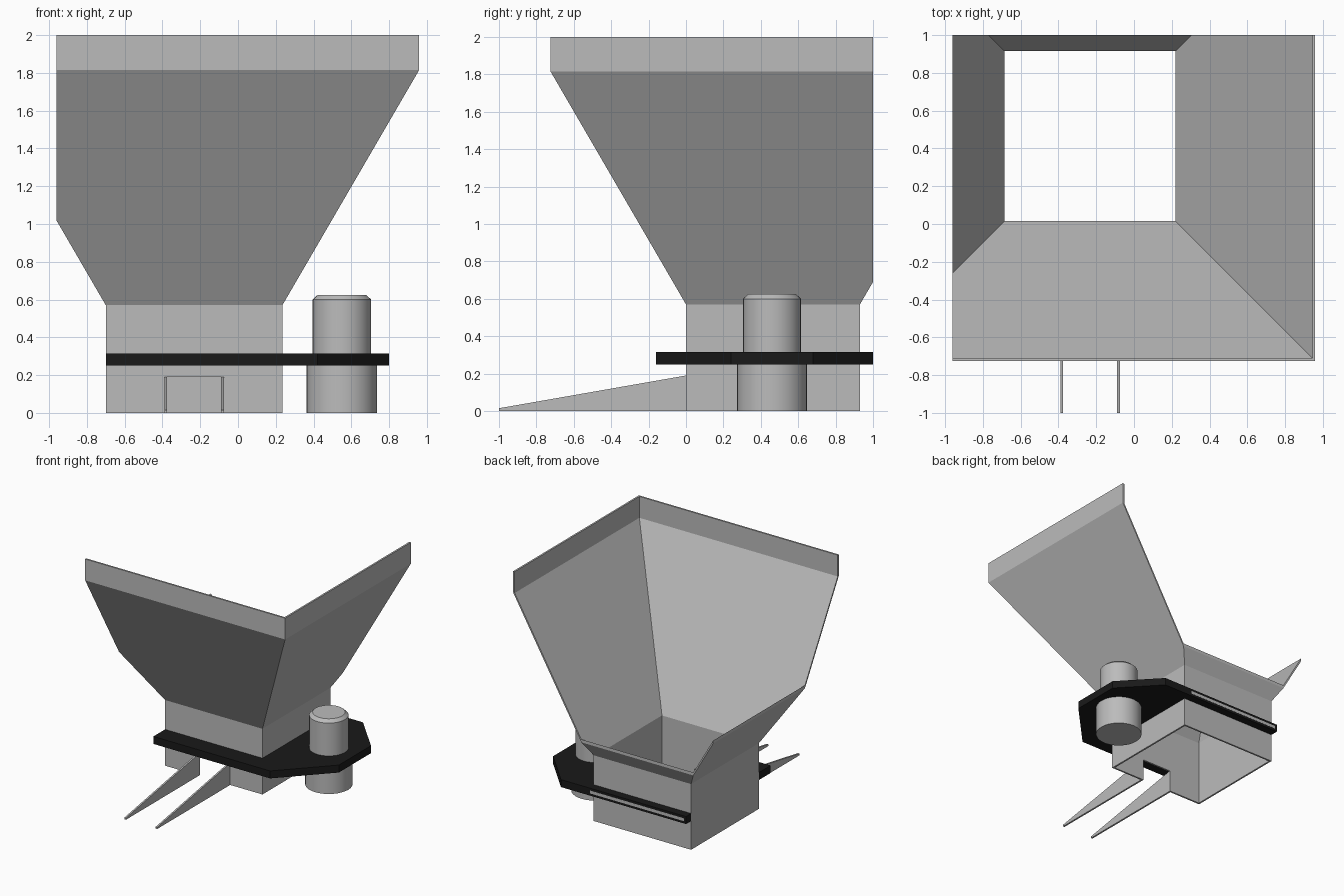
import bpy, bmesh, math

if "Cube" in bpy.data.objects:
    bpy.data.objects.remove(bpy.data.objects["Cube"])


def material(name, v):
    m = bpy.data.materials.new(name)
    m.diffuse_color = (v, v, v, 1)
    m.use_nodes = True
    m.node_tree.nodes["Principled BSDF"].inputs["Base Color"].default_value = m.diffuse_color
    return m


GREY = material("steel grey", 0.5)
BLACK = material("black plate", 0.01)


def finish(bm, name, mat):
    bmesh.ops.recalc_face_normals(bm, faces=bm.faces)
    me = bpy.data.meshes.new(name)
    bm.to_mesh(me)
    bm.free()
    ob = bpy.data.objects.new(name, me)
    me.materials.append(mat)
    bpy.context.collection.objects.link(ob)
    return ob


def extrude(name, pts, vec, mat):
    """Closed prism from a 3D outline swept along vec."""
    bm = bmesh.new()
    f = bm.faces.new([bm.verts.new(p) for p in pts])
    r = bmesh.ops.extrude_face_region(bm, geom=[f])
    vs = [e for e in r["geom"] if isinstance(e, bmesh.types.BMVert)]
    bmesh.ops.translate(bm, verts=vs, vec=vec)
    return finish(bm, name, mat)


def box(name, x0, x1, y0, y1, z0, z1, mat):
    return extrude(name, [(x0, y0, z0), (x1, y0, z0), (x1, y1, z0), (x0, y1, z0)],
                   (0, 0, z1 - z0), mat)


def boolean(ob, cutter, op):
    cutter.hide_render = True
    m = ob.modifiers.new(op, 'BOOLEAN')
    m.operation, m.object, m.solver = op, cutter, 'EXACT'
    bpy.context.view_layer.objects.active = ob
    bpy.ops.object.modifier_apply(modifier=m.name)
    bpy.data.objects.remove(cutter)


def lathe(name, profile, cx, cy, n=32):
    """Capped round body from (radius, height) pairs."""
    bm = bmesh.new()
    rings = [[bm.verts.new((cx + r * math.cos(2 * math.pi * i / n),
                            cy + r * math.sin(2 * math.pi * i / n), z))
              for i in range(n)] for r, z in profile]
    for a, b in zip(rings, rings[1:]):
        for i in range(n):
            j = (i + 1) % n
            bm.faces.new((a[i], a[j], b[j], b[i]))
    bm.faces.new(rings[0])
    bm.faces.new(rings[-1])
    ob = finish(bm, name, GREY)
    bpy.ops.object.select_all(action='DESELECT')
    ob.select_set(True)
    bpy.context.view_layer.objects.active = ob
    bpy.ops.object.shade_smooth_by_angle(angle=math.radians(30))


# hopper: square chute with a flared funnel, thin open walls
X0, X1, Y0, Y1, T = -0.70, 0.235, 0.0, 0.93, 0.015
levels = [(0, 0), (0, 0.57), (0.724, 1.815), (0.724, 2.0)]
loop = [(g, z) for g, z in levels] + [(g - T, z) for g, z in reversed(levels)]
bm = bmesh.new()
rings = [[bm.verts.new(p) for p in ((X0 - g, Y0 - g, z), (X1 + g, Y0 - g, z),
                                    (X1 + g, Y1 + g, z), (X0 - g, Y1 + g, z))]
         for g, z in loop]
for a, b in zip(rings, rings[1:] + rings[:1]):
    for i in range(4):
        j = (i + 1) % 4
        bm.faces.new((a[i], a[j], b[j], b[i]))
hopper = finish(bm, "hopper", GREY)

# funnel is cut off on the left and at the back
boolean(hopper, box("trim_cutter", -0.96, 3, -3, 1.0, -1, 3, GREY), 'INTERSECT')
# outlet notch at the bottom of the front wall
boolean(hopper, box("notch_cutter", -0.39, -0.075, -0.1, 0.1, -0.1, 0.19, GREY), 'DIFFERENCE')

# tapered side fins of the outlet spout
for side, x in (("left", -0.39), ("right", -0.09)):
    extrude("spout_fin_" + side,
            [(x, T, 0), (x, T, 0.19), (x, 0, 0.19), (x, -1, 0.015), (x, -1, 0)],
            (T, 0, 0), GREY)

# mounting plate wrapping around three sides of the chute
outline = [(-0.7, -0.16), (0.42, -0.16), (0.8, 0.24), (0.8, 0.68), (0.5, 1.0),
           (-0.7, 1.0), (-0.7, Y1), (X1, Y1), (X1, 0), (-0.7, 0)]
extrude("mounting_plate", [(x, y, 0.25) for x, y in outline], (0, 0, 0.065), BLACK)

# pale gate edge showing in the back of the plate
box("gate_edge", -0.68, 0.22, 0.996, 1.001, 0.27, 0.295, GREY)

# motor above and gearbox below the plate
lathe("gearbox", [(0.187, 0), (0.187, 0.25)], 0.55, 0.46)
lathe("motor", [(0.155, 0.315), (0.155, 0.6), (0.128, 0.625)], 0.55, 0.46)
